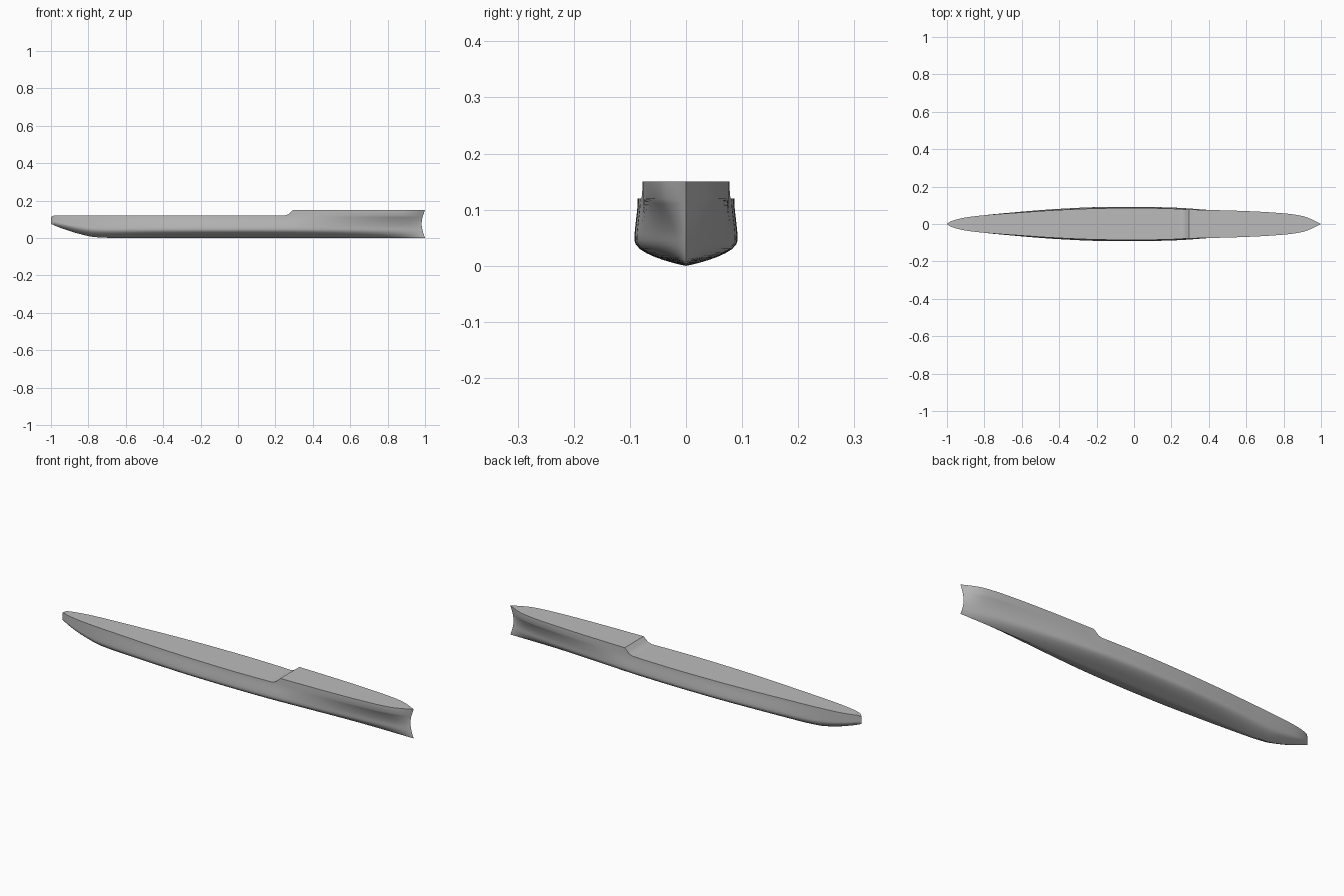
import bpy, bmesh, math

cube = bpy.data.objects.get("Cube")
if cube:
    bpy.data.objects.remove(cube, do_unlink=True)

grey = bpy.data.materials.new("hull grey")
grey.use_nodes = True
colour = (0.5, 0.5, 0.5, 1)
grey.diffuse_color = colour
grey.node_tree.nodes["Principled BSDF"].inputs["Base Color"].default_value = colour

# Curves along the length: (x, value)
DECK = [(-1, 0), (-.985, .012), (-.95, .024), (-.9, .035), (-.8, .047), (-.6, .062),
        (-.4, .075), (-.2, .083), (0, .086), (.2, .082), (.3, .077), (.4, .075),
        (.6, .069), (.8, .057), (.9, .043), (.95, .025), (.98, .01), (1, 0)]
BEAM = [(-1, 0), (-.985, .011), (-.9, .034), (-.6, .066), (-.4, .081), (-.2, .09),
        (0, .092), (.2, .088), (.4, .075), (.6, .056), (.8, .033), (.9, .018), (1, 0)]
KEEL = [(-1, .075), (-.98, .066), (-.93, .047), (-.85, .022), (-.76, .004), (-.65, 0), (1, 0)]
TOP = [(-1, .112), (-.985, .12), (.25, .12), (.27, .127), (.295, .15), (1, .15)]


def sample(curve, x, smooth=True):
    """Interpolate a curve, with limited slopes when smooth."""
    def slope(i):
        if i == 0 or i == len(curve) - 1:
            j = min(i, len(curve) - 2)
            return (curve[j+1][1] - curve[j][1]) / (curve[j+1][0] - curve[j][0])
        a = (curve[i][1] - curve[i-1][1]) / (curve[i][0] - curve[i-1][0])
        b = (curve[i+1][1] - curve[i][1]) / (curve[i+1][0] - curve[i][0])
        return 0 if a * b <= 0 else 2 * a * b / (a + b)
    for i in range(len(curve) - 1):
        (x0, v0), (x1, v1) = curve[i], curve[i + 1]
        if x <= x1:
            h = x1 - x0
            t = (x - x0) / h
            if not smooth:
                return v0 + (v1 - v0) * t
            s = t * t * (3 - 2 * t)
            return (v0 + (v1 - v0) * s + h * slope(i) * t * (1 - t) ** 2
                    - h * slope(i + 1) * t * t * (1 - t))
    return curve[-1][1]


def half_section(x):
    """Points from the keel up to the deck edge on the +y side."""
    deck, beam, keel = (sample(c, x) for c in (DECK, BEAM, KEEL))
    top = sample(TOP, x, False)
    bilge = keel + .38 * (top - keel) if x < 0 else keel + .046
    hollow = .018 * max(0, (x - .9) / .1) ** 2
    points = []
    for i in range(9):                      # rounded bottom
        u = (i / 8) ** 1.5
        points.append((beam * (1 - (1 - u) ** 2) ** .9, keel + u * (bilge - keel)))
    shoulder = min(top, max(.12, bilge))
    for i in range(1, 9):                   # side, easing to the deck edge
        t = i / 8
        ease = t * t * (3 - 2 * t) if x < .4 else t ** 1.6
        points.append((beam + (deck - beam) * ease, bilge + t * (shoulder - bilge)))
    points.append((deck, top))              # bulwark of the raised foredeck
    span = max(top - keel, .001)
    return [(x - hollow * math.sin(math.pi * (z - keel) / span), y, z) for y, z in points]


# Hull lofted through closely spaced stations
stations = sorted({round(-1 + i * .02, 3) for i in range(101)}
                  | {-.995, -.99, -.985, .25, .27, .295, .97, .99, .995})
bm = bmesh.new()
rings = []
for x in stations:
    half = half_section(x)
    ring = [(px, -y, z) for px, y, z in reversed(half)] + half[1:]
    rings.append([bm.verts.new(p) for p in ring])
for a, b in zip(rings, rings[1:]):
    for i in range(len(a)):                 # the last strip closes the deck
        j = (i + 1) % len(a)
        bm.faces.new((a[i], a[j], b[j], b[i]))
bmesh.ops.remove_doubles(bm, verts=bm.verts, dist=.0002)
bmesh.ops.dissolve_degenerate(bm, edges=bm.edges, dist=.0001)
bmesh.ops.recalc_face_normals(bm, faces=bm.faces)

mesh = bpy.data.meshes.new("hull")
bm.to_mesh(mesh)
bm.free()
mesh.materials.append(grey)
hull = bpy.data.objects.new("hull", mesh)
bpy.context.collection.objects.link(hull)
bpy.context.view_layer.objects.active = hull
hull.select_set(True)
bpy.ops.object.shade_smooth_by_angle(angle=math.radians(35))
